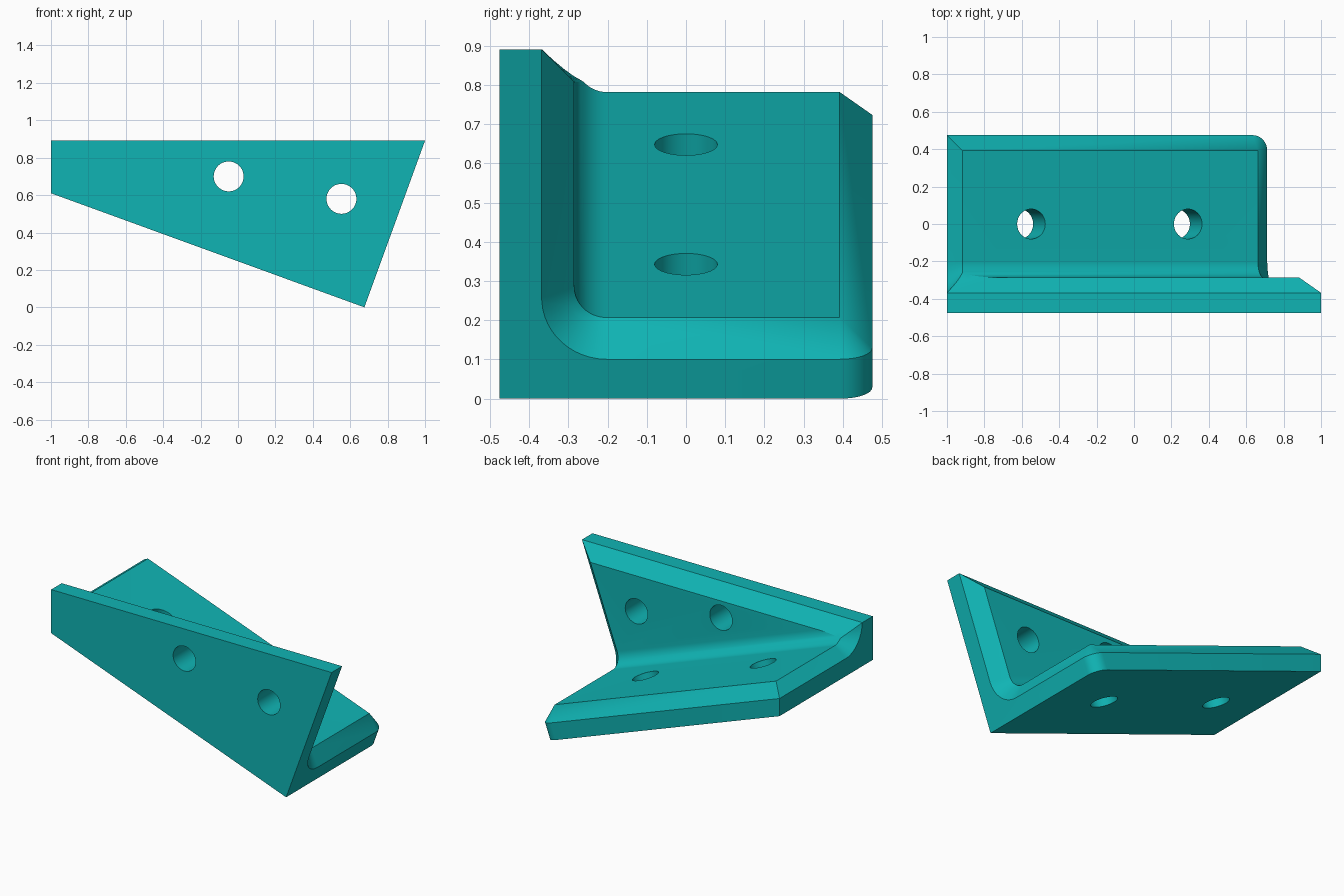
import bpy, bmesh, math
from mathutils import Vector, Matrix

if "Cube" in bpy.data.objects:
    bpy.data.objects.remove(bpy.data.objects["Cube"])

# Bracket dimensions; u runs up along the tilted base, v is the base normal
S, C = math.sin(math.radians(20)), math.cos(math.radians(20))
TOP = 0.891                      # height of the level top edge
OX = 1 - TOP * S / C             # x of the lowest corner
HALF = 0.475                     # half depth in y
THICK, CH = 0.107, 0.083         # edge thickness, chamfer size
CEN = THICK + 2 * CH             # inner fillet centre, from both outer faces
LEVELS, N1, N2, NC = 6, 12, 5, 8


def world(u, y, v):
    return Vector((OX - C * u + S * v, y, S * u + C * v))


def left_u(v, s):
    """End of a lengthwise line at the vertical left cut or the level top cut."""
    return min((OX + S * v + 1 - s) / C, (TOP - s - C * v) / S)


def section(s):
    """Lengthwise lines (right end, left end) of the inner skin, inset by s."""
    lines = []
    v = THICK + s
    for i in range(NC + 1):      # rounded outer corner of the base
        a = math.pi / 2 * i / NC
        y = HALF - CH + (CH - s) * math.cos(a)
        lines.append((CH - (CH - s) * math.sin(a), y, v))
    r = CEN - THICK - s
    vc = (-1 + s - OX) * S + (TOP - s) * C
    ac = math.asin((CEN - vc) / r)
    angles = [math.pi / 2 + (ac - math.pi / 2) * i / N1 for i in range(N1 + 1)]
    angles += [ac * (1 - i / N2) for i in range(1, N2 + 1)]
    for a in angles:             # inner fillet
        lines.append((s, -HALF + CEN - r * math.cos(a), CEN - r * math.sin(a)))
    lines.append((s, -HALF + THICK + s, (TOP - s - S * s) / C))   # upper tip
    return lines


def ring(lines, s):
    ends = [(world(u, y, v), world(left_u(v, s), y, v)) for u, y, v in lines]
    return [e[0] for e in ends] + [e[1] for e in reversed(ends)]


# Outer skin: base underside, fold corner, upright front face
base = section(0)
arc0, corner = NC + 1, NC + 1 + N1
outer = []
for j, (u, y, v) in enumerate(base):
    if j <= arc0:
        outer.append((u, y, 0))
    elif j < corner:
        outer.append((0, -HALF, 0))
    else:
        outer.append((0, -HALF, v))
rings = [ring(outer, 0)]
for i in range(LEVELS):
    s = CH * i / (LEVELS - 1)
    rings.append(ring(section(s), s))

bm = bmesh.new()
rows = [[bm.verts.new(p) for p in r] for r in rings]
n = len(rows[0])
for a, b in zip(rows, rows[1:]):
    for j in range(n):
        k = (j + 1) % n
        bm.faces.new((a[j], a[k], b[k], b[j]))
for row in (rows[0], rows[-1]):
    for j in range(n // 2 - 1):
        bm.faces.new((row[j], row[j + 1], row[n - 2 - j], row[n - 1 - j]))
bmesh.ops.remove_doubles(bm, verts=bm.verts, dist=1e-4)
bmesh.ops.dissolve_degenerate(bm, edges=bm.edges, dist=1e-5)
bmesh.ops.dissolve_limit(bm, angle_limit=math.radians(0.3), verts=bm.verts, edges=bm.edges)
bmesh.ops.recalc_face_normals(bm, faces=bm.faces)
mesh = bpy.data.meshes.new("angle_bracket")
bm.to_mesh(mesh)
bm.free()
bracket = bpy.data.objects.new("angle_bracket", mesh)
bpy.context.collection.objects.link(bracket)

teal = bpy.data.materials.new("teal")
teal.diffuse_color = (0.005, 0.456, 0.456, 1)
teal.use_nodes = True
teal.node_tree.nodes["Principled BSDF"].inputs["Base Color"].default_value = teal.diffuse_color
mesh.materials.append(teal)

# Screw holes: two through the upright, two through the base
tilt = Matrix.Rotation(math.radians(20), 4, 'Y')
upright = Matrix.Rotation(math.pi / 2, 4, 'X')
holes = [(Vector((-0.05, -0.38, 0.70)), upright), (Vector((0.553, -0.38, 0.58)), upright),
         (world(1.373, 0, 0.1), tilt), (world(0.481, 0, 0.1), tilt)]
for pos, rot in holes:
    bpy.ops.mesh.primitive_cylinder_add(vertices=48, radius=0.08, depth=0.4)
    cutter = bpy.context.object
    cutter.name = "hole_cutter"
    cutter.hide_render = True
    cutter.data.materials.append(teal)
    cutter.matrix_world = Matrix.Translation(pos) @ rot
    bpy.context.view_layer.update()
    bpy.context.view_layer.objects.active = bracket
    mod = bracket.modifiers.new("hole", 'BOOLEAN')
    mod.operation, mod.solver, mod.object = 'DIFFERENCE', 'EXACT', cutter
    bpy.ops.object.modifier_apply(modifier=mod.name)
    bpy.data.objects.remove(cutter)

bpy.ops.object.select_all(action='DESELECT')
bracket.select_set(True)
bpy.context.view_layer.objects.active = bracket
bpy.ops.object.shade_smooth_by_angle(angle=math.radians(25))
